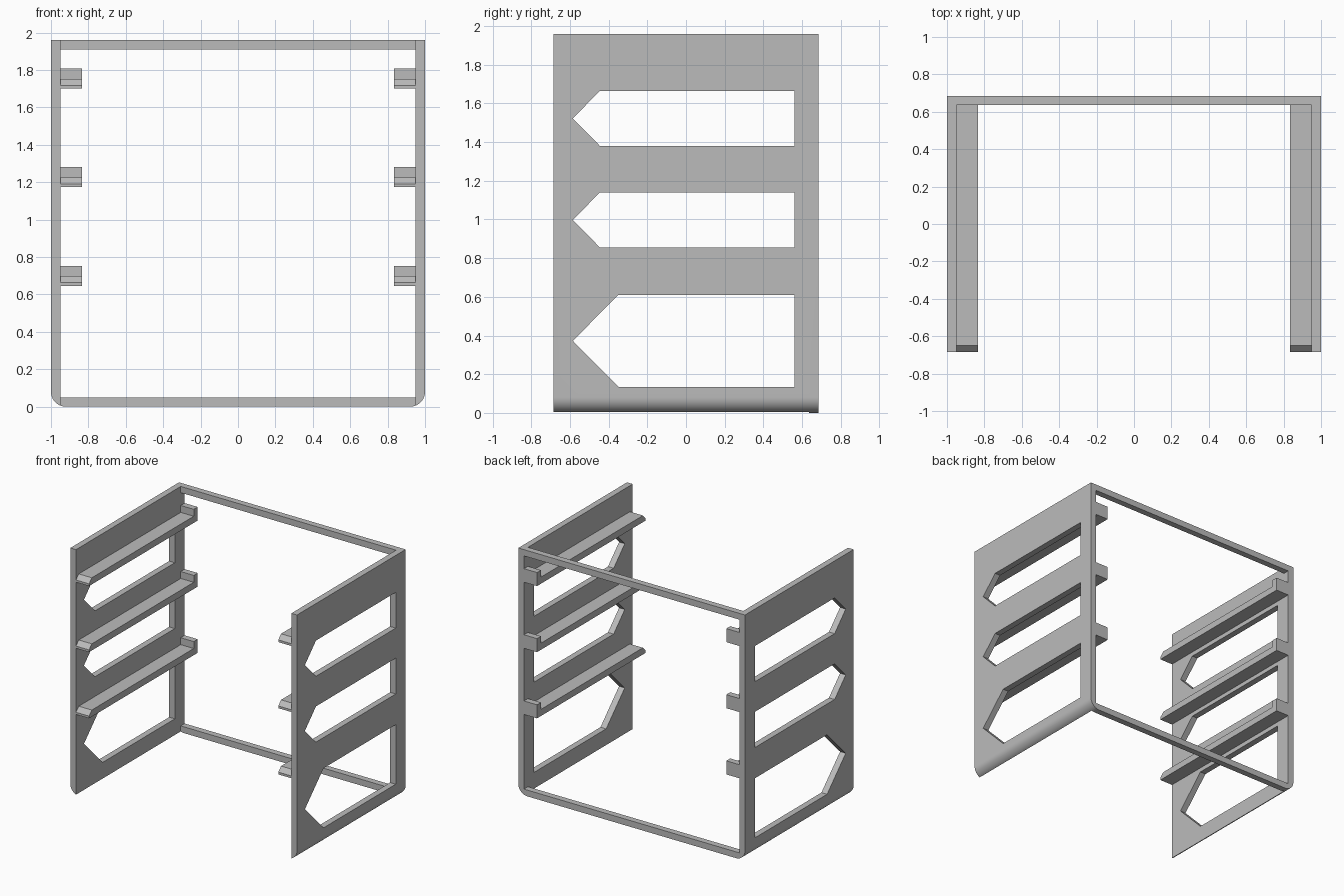
import bpy, bmesh, math

cube = bpy.data.objects.get("Cube")
if cube:
    bpy.data.objects.remove(cube, do_unlink=True)

GREY = (0.5, 0.5, 0.5, 1.0)
mat = bpy.data.materials.new("plain_grey")
mat.use_nodes = True
mat.diffuse_color = GREY
mat.node_tree.nodes["Principled BSDF"].inputs["Base Color"].default_value = GREY

# Overall sizes
HEIGHT, HALF_DEPTH, WALL, RADIUS = 1.96, 0.685, 0.05, 0.08
INNER = 1 - WALL
BACK = HALF_DEPTH - WALL


def prism(name, points, axis, start, end):
    """Extrude an outline along x (points are y, z) or along y (points are x, z)."""
    place = {"x": lambda p, d: (d, p[0], p[1]), "y": lambda p, d: (p[0], d, p[1])}[axis]
    bm = bmesh.new()
    a = [bm.verts.new(place(p, start)) for p in points]
    b = [bm.verts.new(place(p, end)) for p in points]
    bm.faces.new(a)
    bm.faces.new(b[::-1])
    n = len(points)
    for i in range(n):
        j = (i + 1) % n
        bm.faces.new((a[i], b[i], b[j], a[j]))
    bmesh.ops.recalc_face_normals(bm, faces=bm.faces)
    mesh = bpy.data.meshes.new(name)
    bm.to_mesh(mesh)
    bm.free()
    mesh.materials.append(mat)
    obj = bpy.data.objects.new(name, mesh)
    bpy.context.collection.objects.link(obj)
    return obj


def smooth(obj):
    bpy.ops.object.select_all(action="DESELECT")
    obj.select_set(True)
    bpy.context.view_layer.objects.active = obj
    bpy.ops.object.shade_smooth_by_angle(angle=math.radians(25))


def cut(obj, cutter):
    """Subtract the cutter, then discard it."""
    cutter.hide_render = True
    mod = obj.modifiers.new("opening", "BOOLEAN")
    mod.operation, mod.solver, mod.object = "DIFFERENCE", "EXACT", cutter
    bpy.context.view_layer.objects.active = obj
    bpy.ops.object.modifier_apply(modifier=mod.name)
    bpy.data.objects.remove(cutter, do_unlink=True)


def arc(start, end, steps):
    """Points on the rounded lower corner, angles measured below horizontal."""
    angles = [start + (end - start) * i / steps for i in range(steps + 1)]
    return [(1 - RADIUS + RADIUS * math.cos(t), RADIUS - RADIUS * math.sin(t)) for t in angles]


# Angle at which the rounded corner meets the inner face of the panel
meet = math.acos((INNER - 1 + RADIUS) / RADIUS)

# Pointed openings: bottom, top, start of the point
openings = [(0.135, 0.61, -0.35), (0.855, 1.14, -0.445), (1.38, 1.665, -0.445)]
rail_heights = [0.645, 1.173, 1.70]

for side, s in (("left", 1), ("right", -1)):
    # Side panel with rounded lower edge
    outline = [(INNER, HEIGHT), (1, HEIGHT)] + arc(0, meet, 12)
    panel = prism(f"{side}_panel", [(s * x, z) for x, z in outline], "y", -HALF_DEPTH, HALF_DEPTH)
    for low, high, shoulder in openings:
        shape = [(0.56, low), (0.56, high), (shoulder, high),
                 (-0.585, (low + high) / 2), (shoulder, low)]
        cut(panel, prism("opening_cutter", shape, "x", s * 0.8, s * 1.2))
    smooth(panel)

    # Shelf rails with a bevelled front and an upright stop at the back
    for level, z in zip(("lower", "middle", "upper"), rail_heights):
        profile = [(-HALF_DEPTH, z), (HALF_DEPTH, z), (HALF_DEPTH, z + 0.108),
                   (BACK, z + 0.108), (BACK, z + 0.053),
                   (-0.65, z + 0.053), (-HALF_DEPTH, z + 0.018)]
        prism(f"{side}_{level}_rail", profile, "x", s * 0.835, s * INNER)

# Back crossbars
prism("top_crossbar", [(-INNER, HEIGHT - WALL), (INNER, HEIGHT - WALL),
                       (INNER, HEIGHT), (-INNER, HEIGHT)], "y", BACK, HALF_DEPTH)
corner = arc(meet, math.pi / 2, 4)
half = [(INNER, WALL)] + corner
bottom = prism("bottom_crossbar", half + [(-x, z) for x, z in reversed(half)],
               "y", BACK, HALF_DEPTH)
smooth(bottom)
